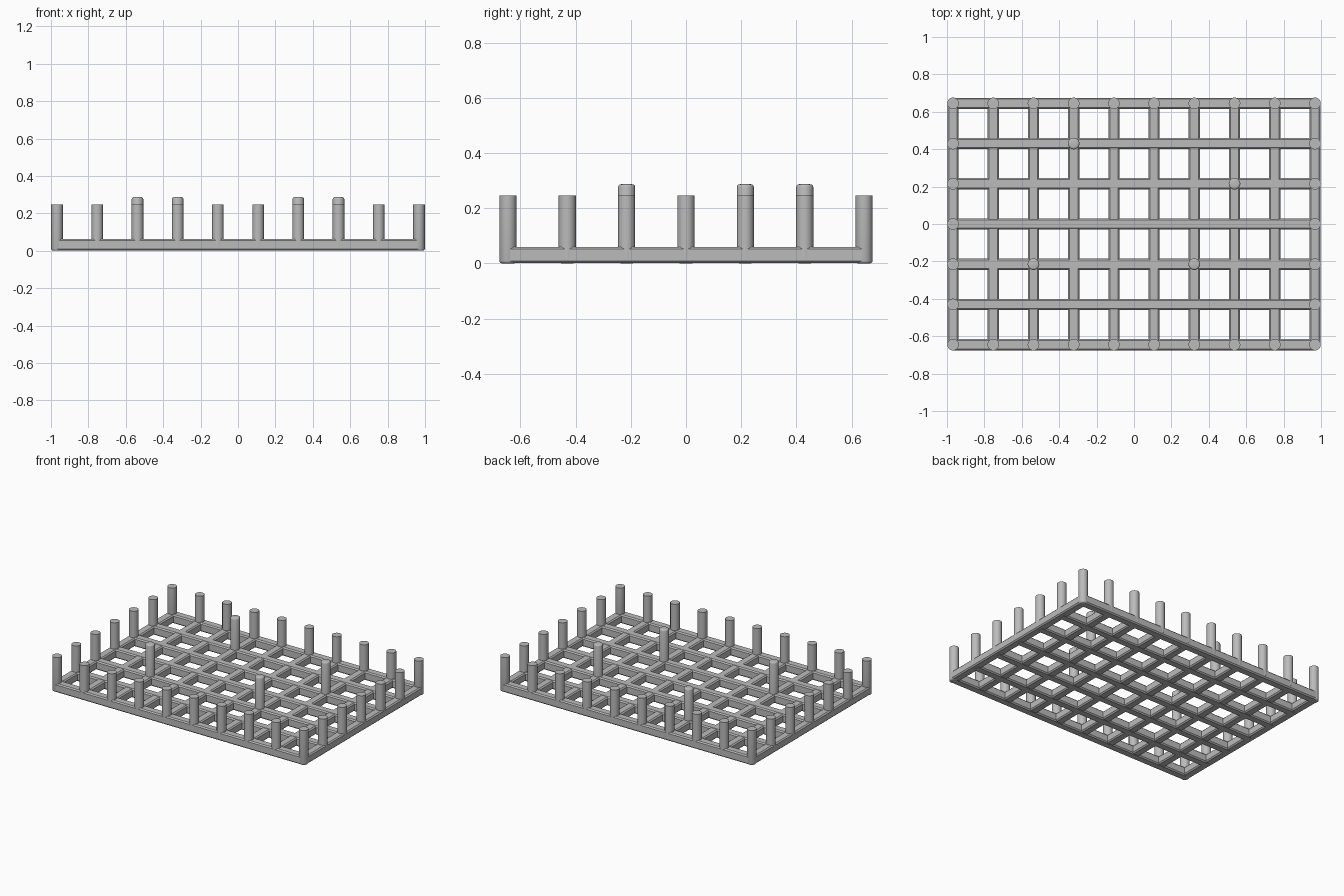
import bpy
import bmesh
from math import radians
from mathutils import Matrix, Vector

cube = bpy.data.objects.get("Cube")
if cube:
    bpy.data.objects.remove(cube, do_unlink=True)

grey = bpy.data.materials.new("grey")
grey.use_nodes = True
colour = (0.5, 0.5, 0.5, 1)
grey.diffuse_color = colour
grey.node_tree.nodes["Principled BSDF"].inputs["Base Color"].default_value = colour

PITCH, COLS, ROWS = 0.215, 10, 7
R = 0.031            # pin radius
BAR_W, BAR_H = 0.06, 0.062
xs = [(i - (COLS - 1) / 2) * PITCH for i in range(COLS)]
ys = [(j - (ROWS - 1) / 2) * PITCH for j in range(ROWS)]


def finish(name, bm, smooth=False):
    mesh = bpy.data.meshes.new(name)
    bm.to_mesh(mesh)
    bm.free()
    obj = bpy.data.objects.new(name, mesh)
    bpy.context.collection.objects.link(obj)
    mesh.materials.append(grey)
    if smooth:
        bpy.ops.object.select_all(action="DESELECT")
        obj.select_set(True)
        bpy.context.view_layer.objects.active = obj
        bpy.ops.object.shade_smooth_by_angle(angle=radians(35))
    return obj


def bar(name, centre, size):
    """Box bar with its lengthwise edges chamfered."""
    bm = bmesh.new()
    bmesh.ops.create_cube(bm, size=1, matrix=Matrix.Translation(centre) @ Matrix.Diagonal((*size, 1)))
    length = max(size)
    edges = [e for e in bm.edges if abs(e.calc_length() - length) < 0.001]
    bmesh.ops.bevel(bm, geom=edges, offset=0.008, segments=1, affect="EDGES")
    return finish(name, bm)


def pin(name, x, y, bottom, top, round_top=0, round_bottom=0):
    """Round pin, optionally with softened ends."""
    bm = bmesh.new()
    bmesh.ops.create_cone(bm, cap_ends=True, segments=24, radius1=R, radius2=R, depth=top - bottom,
                          matrix=Matrix.Translation((x, y, (top + bottom) / 2)))
    for z, amount in ((top, round_top), (bottom, round_bottom)):
        if amount:
            rim = [e for e in bm.edges if all(abs(v.co.z - z) < 1e-4 for v in e.verts)]
            bmesh.ops.bevel(bm, geom=rim, offset=amount, segments=3, profile=0.5, affect="EDGES")
    return finish(name, bm, smooth=True)


# Base grid: long bars sit a hair proud of the cross bars
for j, y in enumerate(ys):
    bar(f"long_bar_{j + 1}", Vector((0, y, BAR_H / 2)), (2 * xs[-1], BAR_W, BAR_H))
for i, x in enumerate(xs):
    bar(f"cross_bar_{i + 1}", Vector((x, 0, BAR_H / 2)), (BAR_W, 2 * ys[-1], BAR_H - 0.003))

# Pins around the rim; the corner ones run down to the ground
for x in xs:
    for y in ys:
        on_side, on_end = y in (ys[0], ys[-1]), x in (xs[0], xs[-1])
        if on_side and on_end:
            pin("corner_pin", x, y, 0, 0.247, round_bottom=0.01)
        elif on_side or on_end:
            pin("rim_pin", x, y, 0.02, 0.247)

# Taller inner pins with softened tops
for col, row in ((2, 2), (3, 5), (6, 2), (7, 4)):
    pin("inner_pin", xs[col], ys[row], 0.02, 0.287, round_top=0.011)
